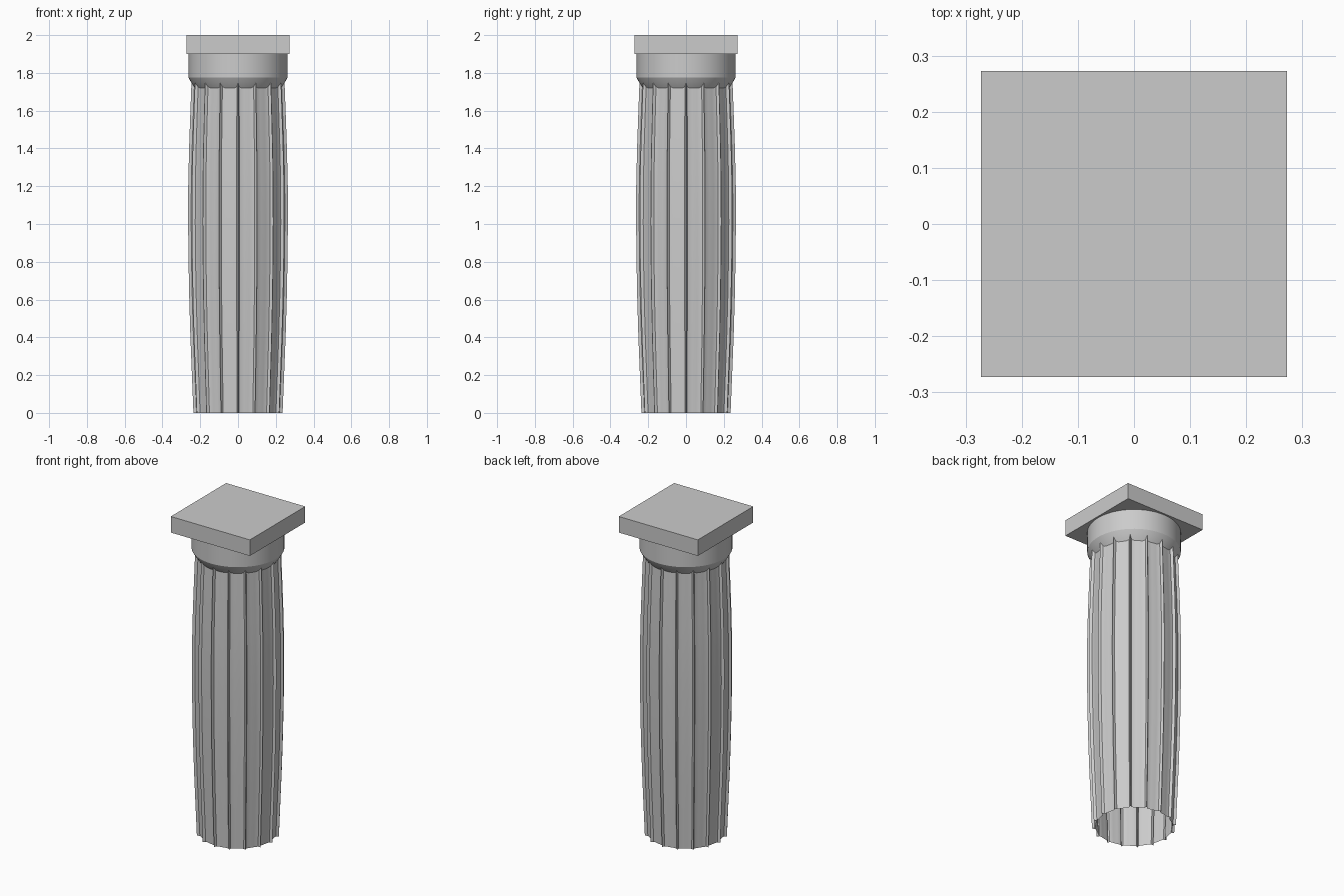
import bpy, bmesh, math

if "Cube" in bpy.data.objects:
    bpy.data.objects.remove(bpy.data.objects["Cube"])


def finish(bm, name, angle):
    bmesh.ops.recalc_face_normals(bm, faces=bm.faces[:])
    me = bpy.data.meshes.new(name)
    bm.to_mesh(me)
    bm.free()
    ob = bpy.data.objects.new(name, me)
    bpy.context.collection.objects.link(ob)
    bpy.ops.object.select_all(action='DESELECT')
    ob.select_set(True)
    bpy.context.view_layer.objects.active = ob
    bpy.ops.object.shade_smooth_by_angle(angle=math.radians(angle))
    return ob


def loft(rings, name, angle):
    """Skin a stack of closed rings, leaving both ends open."""
    bm = bmesh.new()
    rows = [[bm.verts.new(p) for p in ring] for ring in rings]
    n = len(rows[0])
    for a, b in zip(rows, rows[1:]):
        for i in range(n):
            j = (i + 1) % n
            bm.faces.new((a[i], a[j], b[j], b[i]))
    return finish(bm, name, angle)


def polar(r, deg, z):
    a = math.radians(deg)
    return (r * math.cos(a), r * math.sin(a), z)


# Fluted shaft: sharp ridges between shallow flutes, swelling at mid height
FLUTES = 16
STEP = 360 / FLUTES
flute = [(0, 0), (1.6, 0.016), (4.5, 0.02), (8, 0.021), (11.25, 0.021),
         (14.5, 0.021), (18, 0.02), (20.9, 0.016)]
swell = [(0, 0.236), (0.2, 0.244), (0.4, 0.252), (0.6, 0.258), (0.8, 0.262),
         (1.0, 0.264), (1.2, 0.2635), (1.4, 0.259), (1.6, 0.252), (1.76, 0.246)]
loft([[polar(r - d, k * STEP + a, z) for k in range(FLUTES) for a, d in flute]
      for z, r in swell], "fluted_shaft", 30)

# Round capital, tapering in to meet the flutes
profile = [(0.222, 1.713), (0.236, 1.732), (0.25, 1.753), (0.262, 1.775), (0.262, 1.9)]
loft([[polar(r, i * 360 / 64, z) for i in range(64)] for r, z in profile],
     "capital", 25)

# Square slab on top
bm = bmesh.new()
bmesh.ops.create_cube(bm, size=1)
bmesh.ops.scale(bm, vec=(0.545, 0.545, 0.1), verts=bm.verts)
bmesh.ops.translate(bm, vec=(0, 0, 1.95), verts=bm.verts)
finish(bm, "top_slab", 30)
